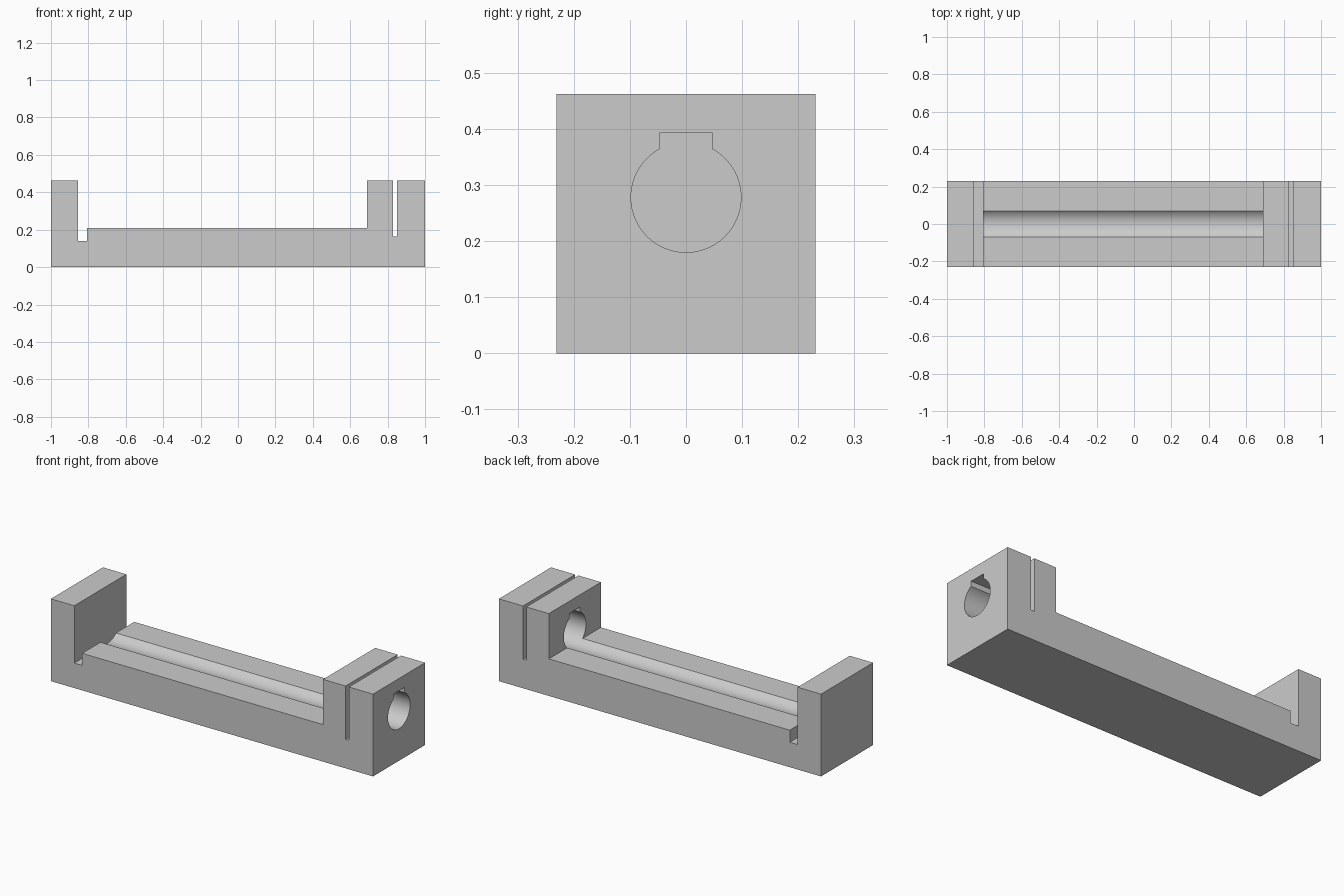
import bpy
import bmesh
import math
from mathutils import Vector

cube = bpy.data.objects.get("Cube")
if cube:
    bpy.data.objects.remove(cube, do_unlink=True)

HALF_WIDTH = 0.231
HEIGHT = 0.462
BED_TOP = 0.208
BORE_Z, BORE_R = 0.278, 0.098
KEY_HALF, KEY_TOP = 0.047, 0.393

grey = bpy.data.materials.new("plain_grey")
grey.use_nodes = True
colour = (0.6, 0.6, 0.6, 1)
grey.diffuse_color = colour
grey.node_tree.nodes["Principled BSDF"].inputs["Base Color"].default_value = colour


def extrude_profile(name, points, offset):
    """Make a closed prism from a flat outline swept along offset."""
    bm = bmesh.new()
    face = bm.faces.new([bm.verts.new(p) for p in points])
    swept = bmesh.ops.extrude_face_region(bm, geom=[face])["geom"]
    verts = [g for g in swept if isinstance(g, bmesh.types.BMVert)]
    bmesh.ops.translate(bm, verts=verts, vec=Vector(offset))
    bmesh.ops.recalc_face_normals(bm, faces=bm.faces)
    mesh = bpy.data.meshes.new(name)
    bm.to_mesh(mesh)
    bm.free()
    mesh.materials.append(grey)
    obj = bpy.data.objects.new(name, mesh)
    bpy.context.collection.objects.link(obj)
    return obj


# Body: side outline with end wall, relief slot, bed and split bearing block
outline = [
    (-1, 0), (1, 0), (1, HEIGHT),
    (0.85, HEIGHT), (0.85, 0.163), (0.83, 0.163), (0.83, HEIGHT),
    (0.69, HEIGHT), (0.69, BED_TOP),
    (-0.806, BED_TOP), (-0.806, 0.14), (-0.855, 0.14), (-0.855, HEIGHT),
    (-1, HEIGHT),
]
body = extrude_profile("slide_body", [(x, -HALF_WIDTH, z) for x, z in outline],
                       (0, 2 * HALF_WIDTH, 0))

# Bore cutter: round hole with a square keyway on top
start = math.pi / 2 + math.asin(KEY_HALF / BORE_R)
sweep = 2 * math.pi - 2 * math.asin(KEY_HALF / BORE_R)
STEPS = 72
section = []
for i in range(STEPS + 1):
    a = start + sweep * i / STEPS
    section.append((BORE_R * math.cos(a), BORE_Z + BORE_R * math.sin(a)))
section += [(KEY_HALF, KEY_TOP), (-KEY_HALF, KEY_TOP)]
cutter = extrude_profile("bore_cutter", [(-0.83, y, z) for y, z in section],
                         (1.9, 0, 0))
cutter.hide_render = True

# Cut the bore through the block and the groove along the bed
cut = body.modifiers.new("keyed_bore", "BOOLEAN")
cut.operation = "DIFFERENCE"
cut.solver = "EXACT"
cut.object = cutter
bpy.ops.object.select_all(action="DESELECT")
body.select_set(True)
bpy.context.view_layer.objects.active = body
bpy.ops.object.modifier_apply(modifier=cut.name)
bpy.data.objects.remove(cutter, do_unlink=True)
bpy.ops.object.shade_smooth_by_angle(angle=math.radians(25))
